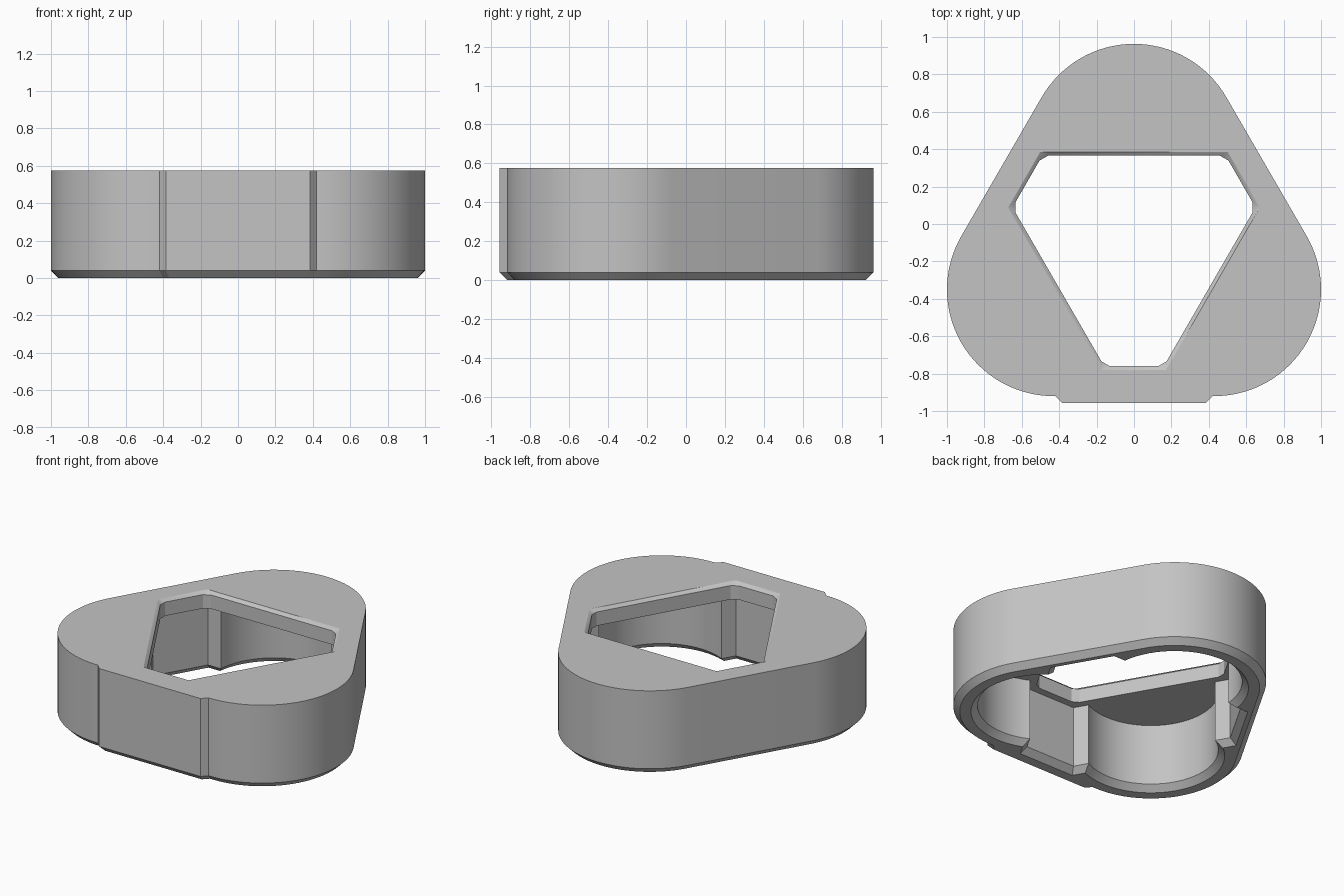
import bpy, bmesh, math
from mathutils import Vector

cube = bpy.data.objects.get("Cube")
if cube:
    bpy.data.objects.remove(cube)

HEIGHT, CEILING, CHAMFER = 0.575, 0.46, 0.04
LOBE_R, POCKET_R = 0.57, 0.42
CENTRE = Vector((0, -0.102))
LOBES = [Vector((0, 0.393)), Vector((-0.43, -0.35)), Vector((0.43, -0.35))]

grey = bpy.data.materials.new("plain_grey")
grey.use_nodes = True
grey.diffuse_color = (0.55, 0.55, 0.55, 1)
grey.node_tree.nodes["Principled BSDF"].inputs["Base Color"].default_value = (0.55, 0.55, 0.55, 1)


def arc(centre, radius, start, end, steps):
    angles = [math.radians(start + (end - start) * i / steps) for i in range(steps + 1)]
    return [centre + radius * Vector((math.cos(a), math.sin(a))) for a in angles]


def inset(loop, amount):
    """Mitred inward offset of a counter-clockwise outline."""
    result = []
    for i, p in enumerate(loop):
        a = (p - loop[i - 1]).normalized()
        b = (loop[(i + 1) % len(loop)] - p).normalized()
        na, nb = Vector((-a.y, a.x)), Vector((-b.y, b.x))
        result.append(p + (na + nb) * amount / (1 + na.dot(nb)))
    return result


def hexagon(grow, cut):
    """Hexagon of alternating short and long sides with clipped corners."""
    points = []
    for i in range(6):
        d1, d2 = (0.678, 0.487) if i % 2 == 0 else (0.487, 0.678)
        d1, d2 = d1 + grow, d2 + grow
        a = math.radians(-90 + 60 * i)
        n, t = Vector((math.cos(a), math.sin(a))), Vector((-math.sin(a), math.cos(a)))
        far = (d2 - d1 / 2) / math.sin(math.pi / 3)
        n2 = Vector((math.cos(a + math.pi / 3), math.sin(a + math.pi / 3)))
        t2 = Vector((-n2.y, n2.x))
        corner = CENTRE + n * d1 + t * far
        points += [corner - t * cut, corner + t2 * cut] if cut else [corner]
    return points


def loft(name, layers):
    """Closed solid through (outline, height) layers from bottom to top."""
    bm = bmesh.new()
    rings = [[bm.verts.new((p.x, p.y, z)) for p in loop] for loop, z in layers]
    for low, high in zip(rings, rings[1:]):
        for i in range(len(low)):
            j = (i + 1) % len(low)
            bm.faces.new((low[i], low[j], high[j], high[i]))
    bm.faces.new(rings[0][::-1])
    bm.faces.new(rings[-1])
    mesh = bpy.data.meshes.new(name)
    bm.to_mesh(mesh)
    bm.free()
    mesh.materials.append(grey)
    obj = bpy.data.objects.new(name, mesh)
    bpy.context.collection.objects.link(obj)
    return obj


# Three-lobed body with a raised pad on the front and a chamfered base
pad = [Vector((-0.42, -0.92)), Vector((-0.385, -0.957)),
       Vector((0.385, -0.957)), Vector((0.42, -0.92))]
outline = pad + [p for lobe, start in zip((LOBES[2], LOBES[0], LOBES[1]), (-90, 30, 150))
                 for p in arc(lobe, LOBE_R, start, start + 120, 32)]
body = loft("housing", [(inset(outline, CHAMFER), 0), (outline, CHAMFER), (outline, HEIGHT)])

# Cutters: round pockets and hexagonal pocket, flared at the base
FLARE = CHAMFER + 0.02
cutters = []
for lobe in LOBES:
    flared, straight = [arc(lobe, r, 0, 360, 72)[:-1] for r in (POCKET_R + FLARE, POCKET_R)]
    cutters.append(loft("round_pocket_cutter", [(flared, -0.02), (straight, CHAMFER), (straight, CEILING)]))
GAP = 0.03
cutters.append(loft("hex_pocket_cutter", [(hexagon(GAP + FLARE, 0), -0.02),
                                          (hexagon(GAP, 0), CHAMFER), (hexagon(GAP, 0), CEILING)]))

# Cutter: window through the top plate with a bevelled rim
cutters.append(loft("window_cutter", [(hexagon(-0.02, 0.03), CEILING - 0.1),
                                      (hexagon(-0.02, 0.03), HEIGHT - 0.02),
                                      (hexagon(0, 0.002), HEIGHT),
                                      (hexagon(0, 0.002), HEIGHT + 0.05)]))

bpy.context.view_layer.objects.active = body
body.select_set(True)
for cutter in cutters:
    mod = body.modifiers.new("cut", "BOOLEAN")
    mod.operation, mod.solver, mod.object = "DIFFERENCE", "EXACT", cutter
    bpy.ops.object.modifier_apply(modifier=mod.name)
for cutter in cutters:
    bpy.data.objects.remove(cutter)

bpy.ops.object.shade_smooth_by_angle(angle=math.radians(25))
